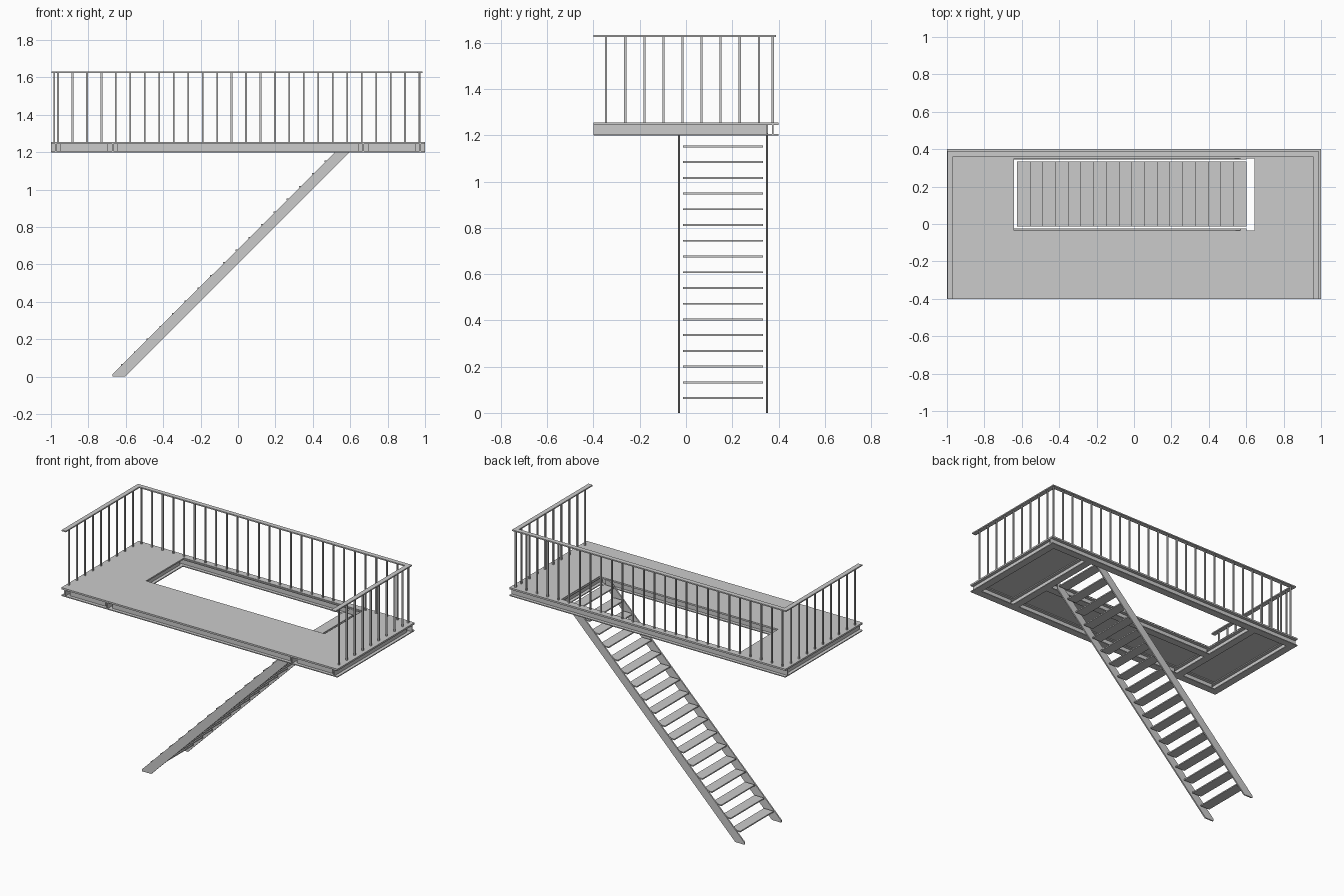
import bpy
import bmesh
from mathutils import Matrix, Vector

cube = bpy.data.objects.get("Cube")
if cube:
    bpy.data.objects.remove(cube, do_unlink=True)

DECK_TOP, DECK_T, DECK_BOTTOM = 1.255, 0.005, 1.2
BEAM_TOP = DECK_TOP - DECK_T
RAIL_Z = 1.633
FLANGE_W, FLANGE_T, WEB_T = 0.05, 0.006, 0.008
STEP = 0.068


def finish(name, bm):
    bmesh.ops.recalc_face_normals(bm, faces=bm.faces)
    mesh = bpy.data.meshes.new(name)
    bm.to_mesh(mesh)
    bm.free()
    obj = bpy.data.objects.new(name, mesh)
    bpy.context.collection.objects.link(obj)
    return obj


def add_box(bm, lo, hi):
    lo, hi = Vector(lo), Vector(hi)
    matrix = Matrix.Translation((lo + hi) / 2) @ Matrix.Diagonal((*(hi - lo), 1))
    bmesh.ops.create_cube(bm, size=1, matrix=matrix)


def add_prism(bm, points, direction):
    face = bm.faces.new([bm.verts.new(p) for p in points])
    result = bmesh.ops.extrude_face_region(bm, geom=[face], use_keep_orig=True)
    verts = [g for g in result["geom"] if isinstance(g, bmesh.types.BMVert)]
    bmesh.ops.translate(bm, vec=direction, verts=verts)


def i_beam(name, axis, offset, start, end):
    """Extrude an I section along x or y, centred on offset across it."""
    f, w = FLANGE_W / 2, WEB_T / 2
    low, high = DECK_BOTTOM + FLANGE_T, BEAM_TOP - FLANGE_T
    right = [(f, DECK_BOTTOM), (f, low), (w, low), (w, high), (f, high), (f, BEAM_TOP)]
    section = right + [(-a, z) for a, z in reversed(right)]
    bm = bmesh.new()
    if axis == "x":
        points = [(start, offset + a, z) for a, z in section]
        add_prism(bm, points, (end - start, 0, 0))
    else:
        points = [(offset + a, start, z) for a, z in section]
        add_prism(bm, points, (0, end - start, 0))
    return finish(name, bm)


# Deck plate with the stair opening
xs, ys = (-1, -0.642, 0.652, 1), (-0.4, -0.035, 0.357, 0.4)
bm = bmesh.new()
grid = [[bm.verts.new((x, y, DECK_TOP)) for y in ys] for x in xs]
for i in range(3):
    for j in range(3):
        if (i, j) != (1, 1):
            bm.faces.new((grid[i][j], grid[i + 1][j], grid[i + 1][j + 1], grid[i][j + 1]))
deck = finish("deck_plate", bm)
solid = deck.modifiers.new("thickness", "SOLIDIFY")
solid.thickness = DECK_T
solid.offset = -1

# Supporting frame
i_beam("back_beam", "x", 0.375, -1, 1)
for side, s in (("left", 1), ("right", -1)):
    i_beam(side + "_end_beam", "y", s * 0.975, -0.4, 0.35)
    i_beam(side + "_cross_beam", "y", s * 0.669, -0.4, 0.35)
    i_beam(side + "_front_beam", "x", -0.375, *sorted((s * 0.694, s * 0.95)))
i_beam("middle_front_beam", "x", -0.375, -0.644, 0.644)
i_beam("opening_beam", "x", -0.061, -0.644, 0.644)

# Stair stringers
profile = [(-0.67, 0), (-0.605, 0), (0.602, 1.207), (0.602, 1.25), (0.57, 1.25), (-0.67, 0.015)]
for name, y in (("front_stringer", -0.034), ("back_stringer", 0.345)):
    bm = bmesh.new()
    add_prism(bm, [(x, y, z) for x, z in profile], (0, 0.009, 0))
    finish(name, bm)

# Stair treads
bm = bmesh.new()
for i in range(18):
    x, z = -0.625 + i * STEP, (i + 1) * STEP
    add_box(bm, (x, -0.013, z - 0.008), (x + 0.07, 0.333, z))
finish("stair_treads", bm)

# Handrail: flat bars on three sides
rail_low = RAIL_Z - 0.008
bm = bmesh.new()
add_box(bm, (-0.997, 0.36, rail_low), (0.987, 0.39, RAIL_Z))
for x in (-0.997, 0.957):
    add_box(bm, (x, -0.4, rail_low), (x + 0.03, 0.36, RAIL_Z))
finish("handrail", bm)


def balusters(name, positions):
    bm = bmesh.new()
    r = 0.0045
    for x, y in positions:
        add_box(bm, (x - r, y - r, DECK_TOP), (x + r, y + r, rail_low))
    finish(name, bm)


# Balusters
balusters("back_balusters", [(-0.962 + i * 0.0773, 0.375) for i in range(26)])
for name, x in (("left_balusters", 0.972), ("right_balusters", -0.982)):
    balusters(name, [(x, -0.345 + i * 0.0825) for i in range(9)])
